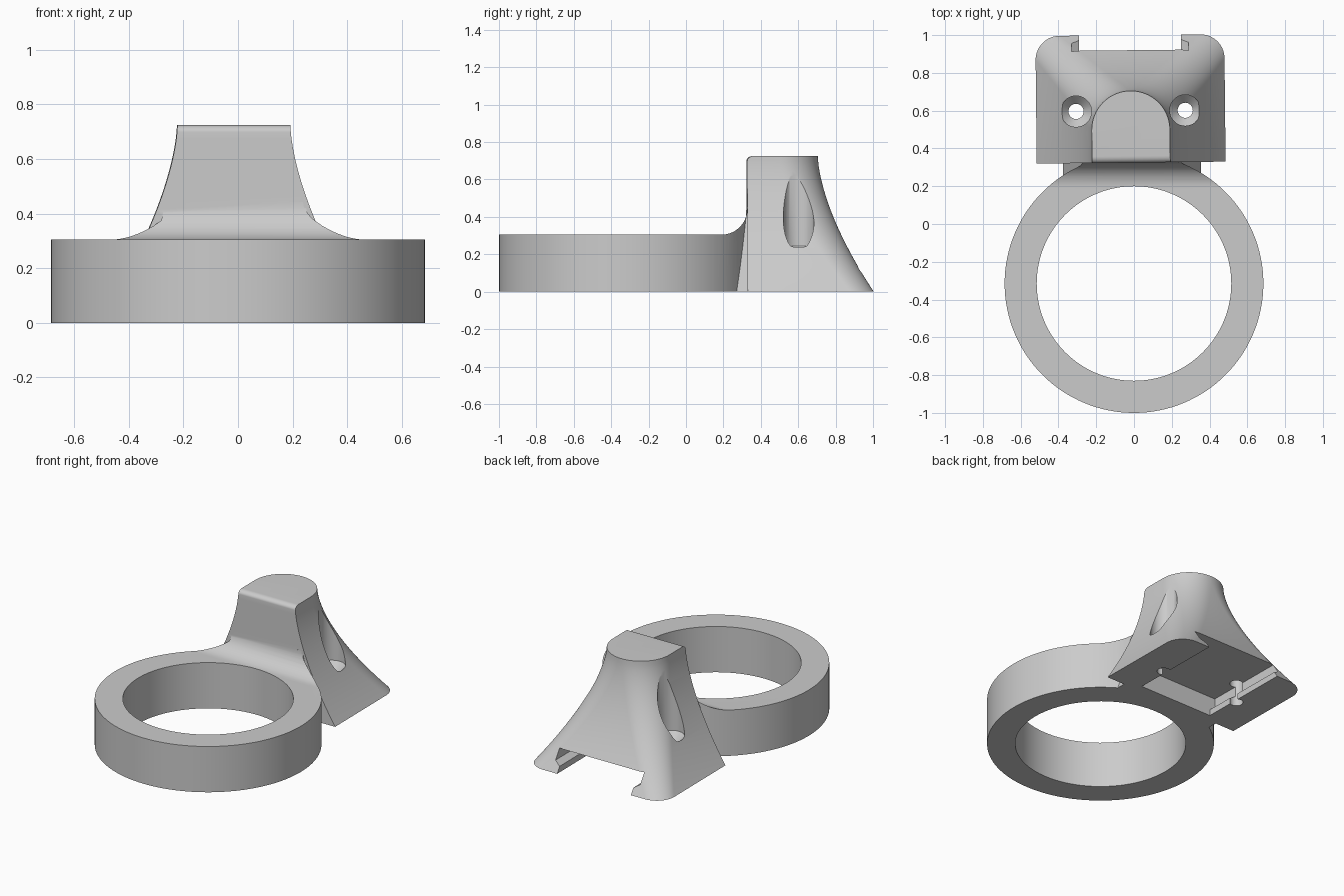
import bpy, bmesh
from math import sin, cos, pi, radians, sqrt
from mathutils import Matrix

if "Cube" in bpy.data.objects:
    bpy.data.objects.remove(bpy.data.objects["Cube"])

grey = bpy.data.materials.new("plain grey")
grey.use_nodes = True
grey.diffuse_color = (0.6, 0.6, 0.6, 1)
grey.node_tree.nodes["Principled BSDF"].inputs["Base Color"].default_value = (0.6, 0.6, 0.6, 1)


def loft(name, sections, place=None, edge_test=None, radius=0.0):
    """Solid through equal-length closed sections, with an optional rounded edge."""
    bm = bmesh.new()
    rings = [[bm.verts.new(p) for p in s] for s in sections]
    n = len(rings[0])
    for a, b in zip(rings, rings[1:]):
        for i in range(n):
            j = (i + 1) % n
            bm.faces.new((a[i], a[j], b[j], b[i]))
    bm.faces.new(rings[0][::-1])
    bm.faces.new(rings[-1])
    if edge_test:
        edges = [e for e in bm.edges if all(edge_test(v.co) for v in e.verts)]
        bmesh.ops.bevel(bm, geom=edges, offset=radius, segments=8,
                        profile=0.5, affect='EDGES')
    bmesh.ops.recalc_face_normals(bm, faces=bm.faces)
    if place:
        bm.transform(place)
    mesh = bpy.data.meshes.new(name)
    bm.to_mesh(mesh)
    bm.free()
    mesh.materials.append(grey)
    obj = bpy.data.objects.new(name, mesh)
    bpy.context.collection.objects.link(obj)
    return obj


def circle(r, z, x=0, y=0, n=128):
    return [(x + r * cos(2 * pi * i / n), y + r * sin(2 * pi * i / n), z) for i in range(n)]


def combine(target, tool, operation):
    mod = target.modifiers.new(operation, 'BOOLEAN')
    mod.operation = operation
    mod.solver = 'EXACT'
    mod.object = tool
    bpy.context.view_layer.objects.active = target
    bpy.ops.object.modifier_apply(modifier=mod.name)
    bpy.data.objects.remove(tool)


# Pedestal: a flat-fronted section with rounded back corners, flaring downward
HEIGHT = 0.725
place = Matrix.Translation((-0.015, 0.325, 0)) @ Matrix.Rotation(radians(0.6), 4, 'Z')


def pedestal_section(z):
    flare = (1 - z / HEIGHT) ** 1.6
    half, back = 0.207 + 0.293 * flare, 0.38 + 0.295 * flare
    r = 0.207 - 0.08 * flare
    arc = [(half - r + r * cos(a), back - r + r * sin(a))
           for a in (pi / 2 * i / 16 for i in range(17))]
    right = [(half, 0)] + arc
    left = [(-x, y) for x, y in reversed(right)]
    left[0] = (left[0][0] - 0.001, left[0][1])
    return [(x, y, z) for x, y in right + left]


pedestal = loft("pedestal", [pedestal_section(HEIGHT * i / 28) for i in range(29)], place,
                lambda c: abs(c.y) < 1e-5 and c.z > HEIGHT - 1e-4, 0.035)

# Undercut mounting slot, open at the back and underneath
half_slot = [(0.27, -0.05), (0.27, 0.04), (0.31, 0.065), (0.31, 0.13)]
slot = half_slot + [(-x, z) for x, z in reversed(half_slot)]
combine(pedestal, loft("slot_cutter", [[(x, y, z) for x, z in slot] for y in (0.05, 0.9)], place),
        'DIFFERENCE')

# Countersunk screw holes either side of the neck
for side in (-1, 1):
    steps = [(0.04, -0.1), (0.04, 0.2), (0.082, 0.245), (0.082, 0.9)]
    combine(pedestal, loft("screw_cutter", [circle(r, z, side * 0.289, 0.274, 64) for r, z in steps],
                           place), 'DIFFERENCE')

# Ring with the web that joins it to the pedestal
CY = -0.315
ring = loft("clamp_ring", [circle(0.685, z, 0, CY) for z in (0, 0.5)])
web = [(-0.375, 0), (0.355, 0), (0.25, 0.42), (-0.27, 0.42)]
combine(ring, loft("web", [[(x, y, z) for x, z in web] for y in (0.1, 0.345)]), 'UNION')

# Side profile trims the ring flat and leaves a concave fillet against the pedestal
R = 0.137
fillet = [(0.19 + R * sin(a), 0.305 + R - R * cos(a)) for a in (pi / 2 * i / 16 for i in range(17))]
profile = [(-1.2, -0.1), (-1.2, 0.305)] + fillet + [(0.345, 0.442), (0.345, -0.1)]
combine(ring, loft("profile_cutter", [[(x, y, z) for y, z in profile] for x in (-0.9, 0.9)]),
        'INTERSECT')
combine(ring, loft("bore_cutter", [circle(0.515, z, 0, CY) for z in (-0.2, 0.8)]), 'DIFFERENCE')

# One solid mount
combine(ring, pedestal, 'UNION')
ring.name = "ring_mount"
bpy.ops.object.select_all(action='DESELECT')
ring.select_set(True)
bpy.context.view_layer.objects.active = ring
bpy.ops.object.shade_smooth_by_angle(angle=radians(30))
